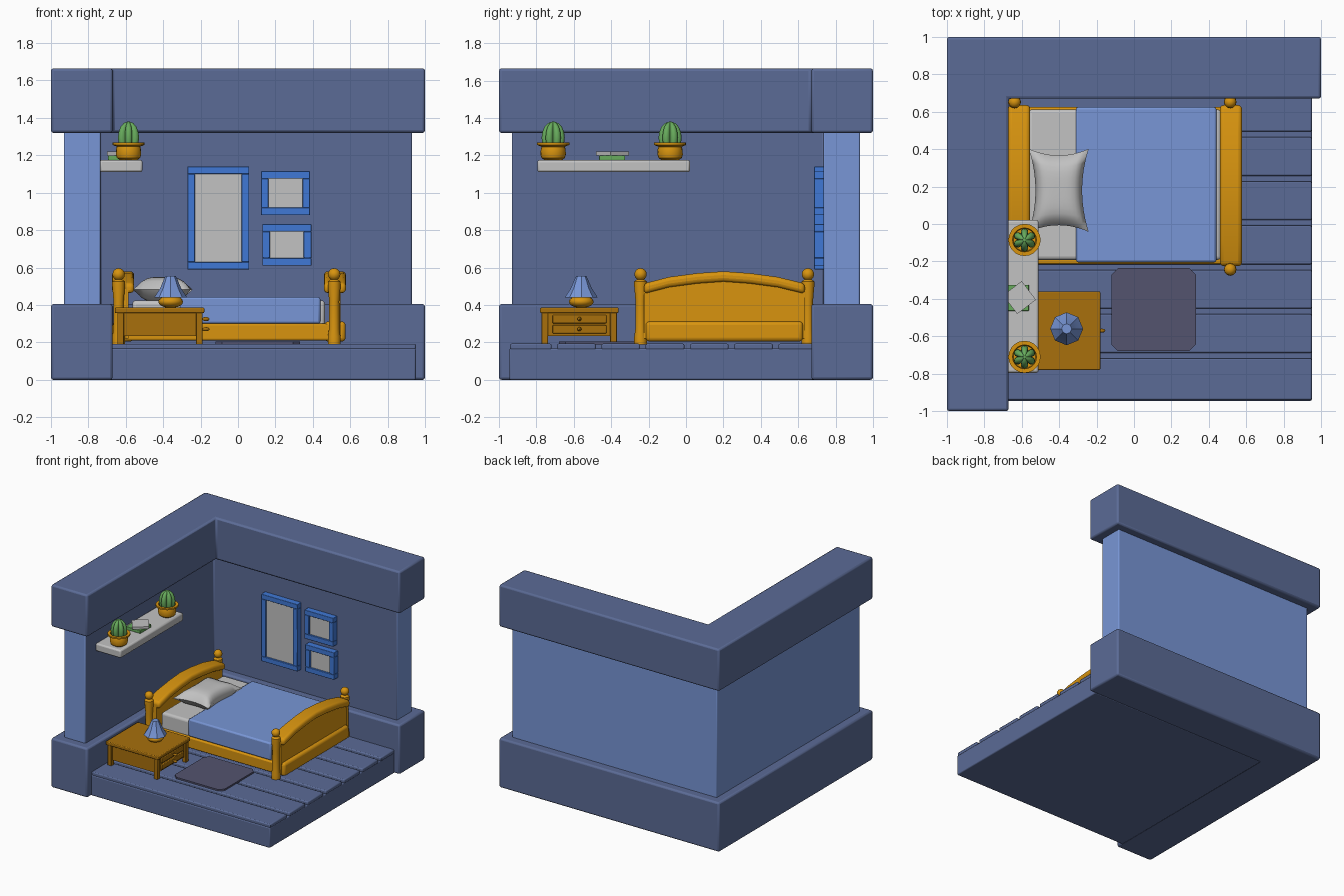
import bpy, bmesh, math
from mathutils import Matrix

if "Cube" in bpy.data.objects:
    bpy.data.objects.remove(bpy.data.objects["Cube"])


def material(name, hexcode):
    m = bpy.data.materials.new(name)
    rgb = [int(hexcode[i:i + 2], 16) / 255 for i in (0, 2, 4)]
    m.diffuse_color = [c / 12.92 if c < 0.04 else ((c + 0.055) / 1.055) ** 2.4 for c in rgb] + [1]
    m.use_nodes = True
    m.node_tree.nodes["Principled BSDF"].inputs["Base Color"].default_value = m.diffuse_color
    return m


SLATE = material("slate blue", "5b6b96")
SKY = material("light blue", "7896d6")
GOLD = material("golden wood", "d8940f")
BROWN = material("brown wood", "a8700c")
GREY = material("pale grey", "c2c2c2")
FRAME = material("frame blue", "4079d6")
GREEN = material("cactus green", "67ab5c")
RUG = material("rug violet", "53536f")


def finish(name, bm, mat, bevel=0, segs=2, angle=35):
    bmesh.ops.recalc_face_normals(bm, faces=bm.faces[:])
    me = bpy.data.meshes.new(name)
    bm.to_mesh(me)
    bm.free()
    me.materials.append(mat)
    ob = bpy.data.objects.new(name, me)
    bpy.context.collection.objects.link(ob)
    if bevel:
        b = ob.modifiers.new("bevel", 'BEVEL')
        b.width, b.segments, b.limit_method = bevel, segs, 'ANGLE'
    bpy.ops.object.select_all(action='DESELECT')
    ob.select_set(True)
    bpy.context.view_layer.objects.active = ob
    bpy.ops.object.shade_smooth_by_angle(angle=math.radians(angle))
    return ob


def prism(name, pts, axis, lo, hi, mat, bevel=0, segs=2):
    """Extrude a 2D outline along an axis ('x': pts are y,z; 'z': pts are x,y)."""
    bm = bmesh.new()
    put = (lambda p, h: (h, p[0], p[1])) if axis == 'x' else (lambda p, h: (p[0], p[1], h))
    a = [bm.verts.new(put(p, lo)) for p in pts]
    b = [bm.verts.new(put(p, hi)) for p in pts]
    bm.faces.new(a)
    bm.faces.new(b)
    for i in range(len(pts)):
        j = (i + 1) % len(pts)
        bm.faces.new((a[i], a[j], b[j], b[i]))
    return finish(name, bm, mat, bevel, segs)


def box(name, x, y, z, mat, bevel=0, segs=2):
    return prism(name, [(x[0], y[0]), (x[1], y[0]), (x[1], y[1]), (x[0], y[1])],
                 'z', z[0], z[1], mat, bevel, segs)


def lathe(name, prof, loc, mat, n=16, shape=lambda t: 1, angle=35):
    """Revolve (radius, height) points; shape(t) scales the radius around the axis."""
    bm = bmesh.new()
    rings = []
    for r, z in prof:
        ts = [2 * math.pi * i / n for i in range(n)]
        rings.append([bm.verts.new((loc[0] + r * shape(t) * math.cos(t),
                                    loc[1] + r * shape(t) * math.sin(t), loc[2] + z)) for t in ts])
    for a, b in zip(rings, rings[1:]):
        for i in range(n):
            j = (i + 1) % n
            bm.faces.new((a[i], a[j], b[j], b[i]))
    bm.faces.new(rings[0])
    bm.faces.new(rings[-1])
    return finish(name, bm, mat, angle=angle)


def ball(name, loc, size, mat, u=16, v=10):
    bm = bmesh.new()
    bmesh.ops.create_uvsphere(bm, u_segments=u, v_segments=v, radius=1,
                              matrix=Matrix.Translation(loc) @ Matrix.Diagonal((*size, 1)))
    return finish(name, bm, mat, angle=60)


def ell(o, i, e):
    """L-shaped wall plan: outer edge o, inner edge i, open ends at e."""
    return [(-o, -e), (-i, -e), (-i, i), (e, i), (e, o), (-o, o)]


# Walls with thick lower and upper bands; inner faces take the slate colour
prism("lower_wall_band", ell(1, 0.67, 1), 'z', 0, 0.405, SLATE, 0.014)
prism("upper_wall_band", ell(1, 0.67, 1), 'z', 1.32, 1.665, SLATE, 0.014)
wall = prism("wall", ell(0.93, 0.735, 0.93), 'z', 0.39, 1.335, SKY, 0.008)
wall.data.materials.append(SLATE)
for f in wall.data.polygons:
    c, nrm = f.center, f.normal
    if (nrm.x > 0.9 and c.x < 0) or (nrm.y < -0.9 and c.y > 0):
        f.material_index = 1

# Floor slab and planks
box("floor_base", (-0.68, 0.95), (-0.945, 0.68), (0, 0.168), SLATE, 0.008)
for k in range(7):
    y0 = -0.94 + 0.2365 * k + (0.015 if k else 0)
    y1 = min(-0.94 + 0.2365 * (k + 1) - 0.015, 0.69)
    box("floor_plank", (-0.69, 0.95), (y0, y1), (0.16, 0.193), SLATE, 0.008)

# Rug with cut corners
rx, ry, c = (-0.12, 0.33), (-0.68, -0.235), 0.035
prism("rug", [(rx[0] + c, ry[0]), (rx[1] - c, ry[0]), (rx[1], ry[0] + c), (rx[1], ry[1] - c),
              (rx[1] - c, ry[1]), (rx[0] + c, ry[1]), (rx[0], ry[1] - c), (rx[0], ry[0] + c)],
      'z', 0.19, 0.206, RUG)

# Bed ends: turned posts, arched board, thick arched top and bottom rail
ARCH = [(-0.225, 0.515), (-0.09, 0.55), (0.06, 0.57), (0.2, 0.58), (0.34, 0.57), (0.49, 0.55), (0.635, 0.515)]
for end, xc, px in (("head", -0.615, -0.638), ("foot", 0.517, 0.514)):
    for y in (-0.243, 0.652):
        lathe(end + "_post", [(0.034, 0.19), (0.034, 0.23), (0.028, 0.27), (0.027, 0.42), (0.034, 0.5),
                              (0.034, 0.525), (0.018, 0.538)], (px, y, 0), GOLD, 12)
        ball(end + "_post_knob", (px, y, 0.564), (0.033,) * 3, GOLD, 12, 8)
    low = [(y, z - 0.055) for y, z in reversed(ARCH)]
    prism(end + "board_top", ARCH + low, 'x', xc - 0.058, xc + 0.06, GOLD, 0.02, 3)
    prism(end + "board_panel", [(-0.225, 0.22), (0.635, 0.22)] + [(y, z + 0.02) for y, z in low],
          'x', xc - 0.03, xc + 0.03, GOLD)
    box(end + "board_rail", (xc - 0.055, xc + 0.058), (-0.215, 0.625), (0.205, 0.312), GOLD, 0.02, 3)
for y in (-0.215, 0.585):
    box("bed_side_rail", (-0.6, 0.5), (y, y + 0.04), (0.21, 0.3), GOLD, 0.01)

# Bedding
box("mattress", (-0.565, 0.465), (-0.192, 0.612), (0.25, 0.425), GREY, 0.02, 3)
box("blanket", (-0.31, 0.44), (-0.205, 0.625), (0.3, 0.443), SKY, 0.012)

# Pillow: a bulging grid with pinched sides
bm = bmesh.new()
N = 12
for s in (1, -1):
    g = []
    for i in range(N + 1):
        for j in range(N + 1):
            u, v = 2 * i / N - 1, 2 * j / N - 1
            h = 0.068 * ((1 - u ** 4) * (1 - v ** 4)) ** 0.6
            g.append(bm.verts.new((-0.402 + 0.16 * u * (1 - 0.22 * (1 - v * v)),
                                   0.18 + 0.222 * v * (1 - 0.16 * (1 - u * u)), 0.482 + s * h)))
    for i in range(N):
        for j in range(N):
            a = i * (N + 1) + j
            bm.faces.new((g[a], g[a + 1], g[a + N + 2], g[a + N + 1]))
bmesh.ops.remove_doubles(bm, verts=bm.verts[:], dist=1e-5)
finish("pillow", bm, GREY, angle=60)

# Bedside table: top, legs, body, two drawers with knobs
box("table_top", (-0.658, -0.18), (-0.78, -0.36), (0.357, 0.386), BROWN, 0.006)
box("table_body", (-0.635, -0.205), (-0.757, -0.383), (0.235, 0.36), BROWN)
for x in (-0.645, -0.225):
    for y in (-0.773, -0.405):
        box("table_leg", (x, x + 0.035), (y, y + 0.035), (0.19, 0.36), BROWN, 0.004)
for z in (0.248, 0.302):
    box("drawer", (-0.21, -0.192), (-0.715, -0.425), (z, z + 0.044), BROWN, 0.005)
    ball("drawer_knob", (-0.172, -0.57, z + 0.023), (0.02, 0.011, 0.011), BROWN, 8, 6)

# Lamp
ball("lamp_base", (-0.36, -0.56, 0.418), (0.066, 0.066, 0.034), GOLD)
lathe("lamp_shade", [(0.088, 0.44), (0.056, 0.49), (0.037, 0.535), (0.027, 0.556)],
      (-0.36, -0.56, 0), SKY, 8, angle=20)

# Shelf with two books
box("shelf", (-0.74, -0.51), (-0.795, 0.022), (1.11, 1.175), GREY, 0.012)
box("green_book", (-0.695, -0.562), (-0.465, -0.325), (1.174, 1.2), GREEN, 0.003)
bx, by, r = -0.612, -0.393, 0.088
prism("white_book", [(bx - r, by + 0.012), (bx - 0.012, by - r), (bx + r, by - 0.012), (bx + 0.012, by + r)],
      'z', 1.2, 1.22, GREY)

# Potted cacti
for y in (-0.71, -0.085):
    loc = (-0.585, y, 1.174)
    lathe("plant_pot", [(0.045, 0), (0.062, 0.012), (0.068, 0.03), (0.066, 0.06), (0.062, 0.072), (0.086, 0.082),
                        (0.086, 0.094), (0.064, 0.094), (0.06, 0.06)], loc, GOLD, 20)
    lathe("cactus", [(0.045, 0.05), (0.058, 0.09), (0.062, 0.12), (0.058, 0.15), (0.047, 0.178),
                     (0.028, 0.198), (0.006, 0.206)], loc, GREEN, 48,
          lambda t: 0.62 + 0.38 * abs(math.sin(3 * t)) ** 0.6, 50)

# Framed pictures: (outer x, outer z, border)
for x0, x1, z0, z1, b in ((-0.27, 0.06, 0.59, 1.14, 0.04), (0.123, 0.385, 0.88, 1.115, 0.04),
                          (0.13, 0.392, 0.61, 0.833, 0.041)):
    for z in (z0, z1 - b):
        box("picture_frame_rail", (x0, x1), (0.685, 0.74), (z, z + b), FRAME, 0.003)
    for x in (x0, x1 - b):
        box("picture_frame_side", (x, x + b), (0.685, 0.74), (z0 + b, z1 - b), FRAME, 0.003)
    box("picture", (x0 + b - 0.005, x1 - b + 0.005), (0.7, 0.74), (z0 + b - 0.005, z1 - b + 0.005), GREY)
